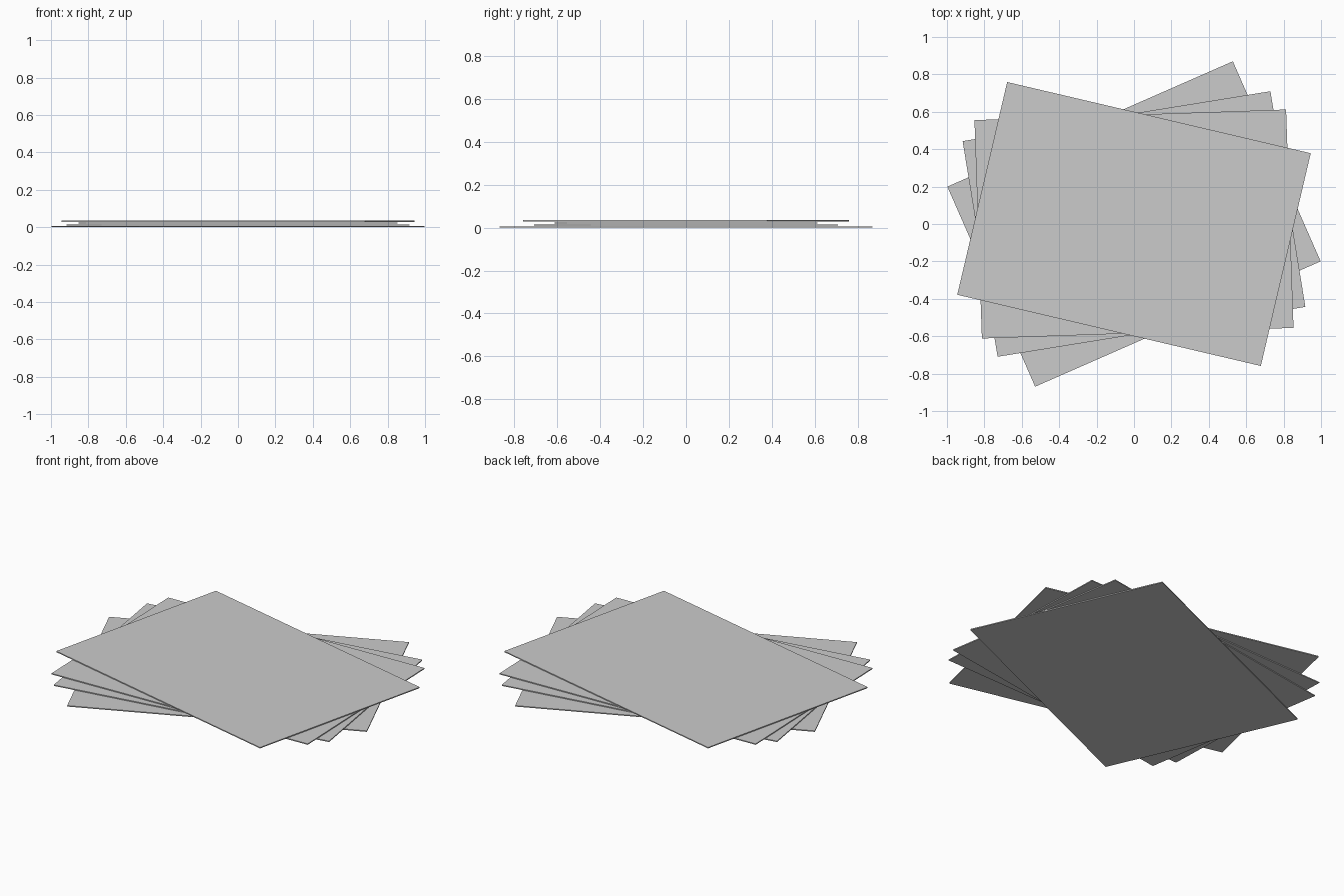
import bpy
import math

if "Cube" in bpy.data.objects:
    bpy.data.objects.remove(bpy.data.objects["Cube"])

# Shared sheet size and stacking
WIDTH, DEPTH, THICK, STEP = 1.667, 1.168, 0.006, 0.0095


def sheet(name, level, angle):
    z = level * STEP + THICK / 2
    bpy.ops.mesh.primitive_cube_add(size=1, location=(0, 0, z),
                                    rotation=(0, 0, math.radians(angle)))
    obj = bpy.context.object
    obj.name = name
    obj.scale = (WIDTH, DEPTH, THICK)


# Loose stack of paper sheets, each turned about the shared centre
for level, angle in enumerate((23.7, 9.2, 1.95, -13.2)):
    sheet(f"paper_sheet_{level + 1}", level, angle)
